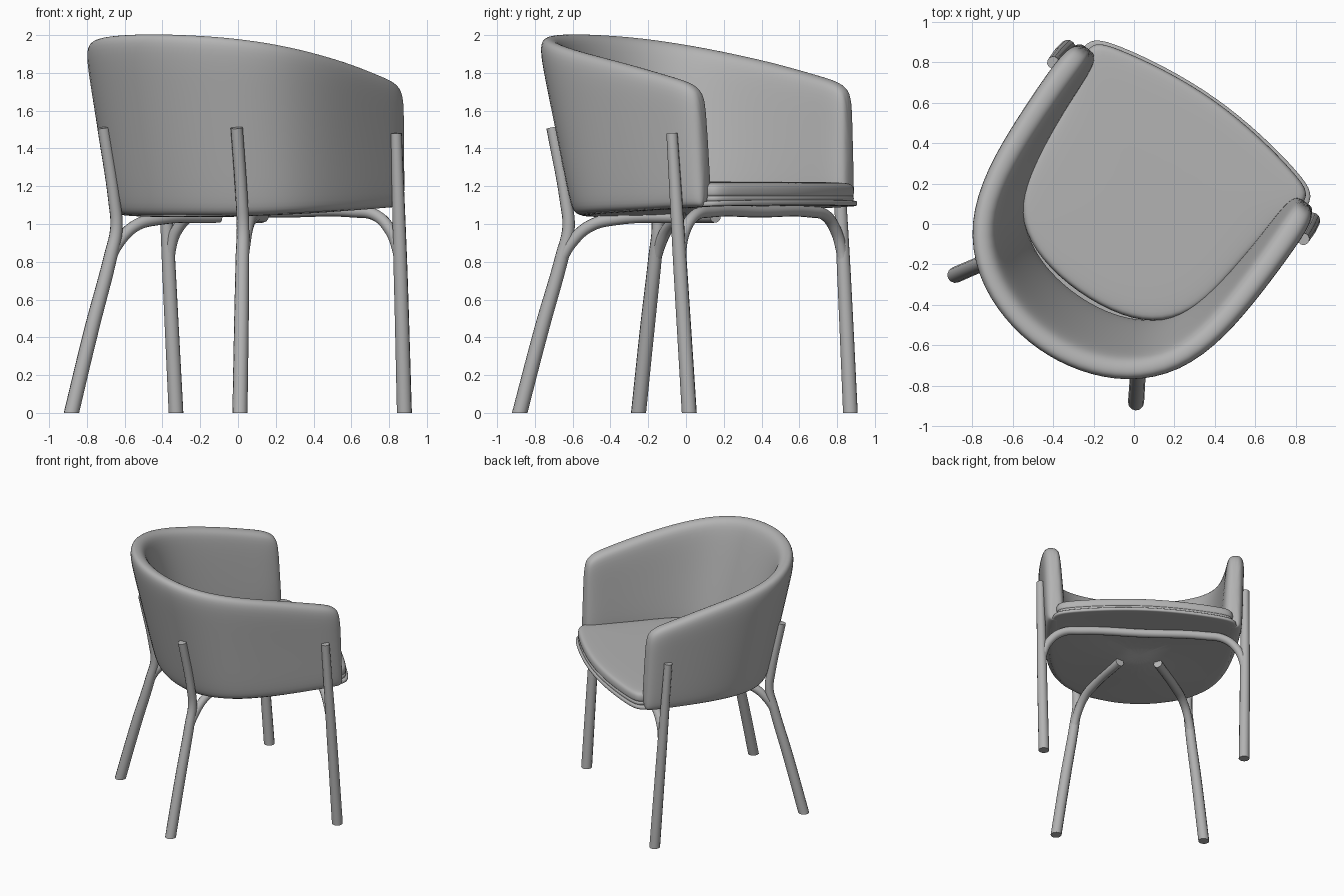
import bpy, bmesh, math
from mathutils import Vector, Matrix

if "Cube" in bpy.data.objects:
    bpy.data.objects.remove(bpy.data.objects["Cube"])

# chair is modelled facing +y, then turned to its final heading
TURN = Matrix.Translation((-0.0245, 0.0173, 0)) @ Matrix.Rotation(math.radians(-35.2), 4, 'Z')
GREY = bpy.data.materials.new("mid_grey")
GREY.diffuse_color = (.45, .45, .45, 1)
GREY.use_nodes = True
GREY.node_tree.nodes["Principled BSDF"].inputs["Base Color"].default_value = GREY.diffuse_color


def add_object(name, bm, subdiv=0, angle=180):
    bmesh.ops.recalc_face_normals(bm, faces=bm.faces[:])
    me = bpy.data.meshes.new(name)
    bm.to_mesh(me)
    bm.free()
    me.materials.append(GREY)
    ob = bpy.data.objects.new(name, me)
    bpy.context.collection.objects.link(ob)
    ob.matrix_world = TURN
    if subdiv:
        m = ob.modifiers.new("smooth", 'SUBSURF')
        m.levels = m.render_levels = subdiv
    bpy.ops.object.select_all(action='DESELECT')
    ob.select_set(True)
    bpy.context.view_layer.objects.active = ob
    if angle < 180:
        bpy.ops.object.shade_smooth_by_angle(angle=math.radians(angle))
    else:
        bpy.ops.object.shade_smooth()
    return ob


def skin(bm, loops):
    """Bridge equal closed loops of points and cap both ends."""
    rings = [[bm.verts.new(p) for p in loop] for loop in loops]
    n = len(rings[0])
    for a, b in zip(rings, rings[1:]):
        for i in range(n):
            bm.faces.new((a[i], a[(i + 1) % n], b[(i + 1) % n], b[i]))
    bm.faces.new(rings[0])
    bm.faces.new(rings[-1])


def mirrored(half, flipped=(0,)):
    """Append the half list mirrored in x; its last entry lies on the axis."""
    return list(half) + [tuple(-c if i in flipped else c for i, c in enumerate(p))
                         for p in reversed(half[:-1])]


# wraparound back: (base x, base y, top x, top y, top z, bottom z, height factor, squeeze)
half = [
    (.730, .585, .740, .560, 1.74, 1.09, .87, .45),
    (.732, .560, .746, .530, 1.75, 1.09, .96, .85),
    (.728, .480, .752, .450, 1.76, 1.085, 1, 1),
    (.722, .340, .755, .320, 1.79, 1.08, 1, 1),
    (.708, .130, .752, .090, 1.845, 1.07, 1, 1),
    (.665, -.13, .735, -.20, 1.90, 1.06, 1, 1),
    (.575, -.34, .655, -.48, 1.95, 1.05, 1, 1),
    (.395, -.49, .465, -.68, 1.985, 1.04, 1, 1),
    (.200, -.56, .230, -.78, 2.0, 1.04, 1, 1),
    (0, -.58, 0, -.81, 2.005, 1.04, 1, 1)]
stations = mirrored(half, (0, 2))
section = [(.06, 0), (.012, .012), (0, .08), (0, .35), (0, .7), (.0, .92), (.025, .995),
           (.07, 1.005), (.115, .985), (.135, .91), (.145, .6), (.155, .25), (.15, .0)]
loops = []
for i, s in enumerate(stations):
    a = stations[max(i - 1, 0)]
    b = stations[min(i + 1, len(stations) - 1)]
    if i <= 1 or i >= len(stations) - 2:
        nrm = Vector((-1 if i <= 1 else 1, 0, 0))
    else:
        t = Vector((b[0] + b[2] - a[0] - a[2], b[1] + b[3] - a[1] - a[3], 0)).normalized()
        nrm = Vector((t.y, -t.x, 0))
    if nrm.dot(Vector((s[0], s[1] - .3, 0))) > 0:
        nrm = -nrm
    loop = []
    for off, h in section:
        h2 = h * s[6]
        off = .07 + (off - .07) * s[7]
        p = Vector((s[0] + (s[2] - s[0]) * h2, s[1] + (s[3] - s[1]) * h2,
                    s[5] + (s[4] - s[5]) * h2))
        loop.append(p + nrm * off)
    loops.append(loop)
bm = bmesh.new()
skin(bm, loops)
add_object("wraparound_back", bm, 2)


# seat base and cushion: stacked scaled outlines
def slab(name, outline, rings, tilt):
    bm = bmesh.new()
    skin(bm, [[(x * s, .12 + (y - .12) * s, z + tilt * y) for x, y in outline]
              for s, z in rings])
    return add_object(name, bm, 2)


def closed(half):
    return mirrored(half)[:-1]


base = [(0, .748), (.3, .725), (.56, .675), (.665, .635), (.69, .56), (.685, .2), (.63, -.13),
        (.535, -.32), (.36, -.46), (.18, -.53), (0, -.55)]
cushion = [(0, .735), (.3, .71), (.55, .66), (.65, .625), (.66, .54), (.60, .40), (.57, .1),
           (.54, -.15), (.43, -.32), (.25, -.41), (0, -.44)]
slab("seat_base", closed(base),
     [(.1, 1.062), (.6, 1.062), (.98, 1.062), (1, 1.066), (1, 1.09), (.98, 1.095),
      (.6, 1.095), (.1, 1.095)], .048)
slab("seat_cushion", closed(cushion),
     [(.1, 1.11), (.6, 1.11), (.985, 1.11), (1, 1.125), (1, 1.142), (.99, 1.147), (.99, 1.150),
      (1, 1.155), (1, 1.19), (.985, 1.21), (.94, 1.221), (.6, 1.224), (.1, 1.224)], 0)


# tubes for the frame: points are (x, y, z, radius)
def tube(name, points, cut_floor=False):
    cu = bpy.data.curves.new(name, 'CURVE')
    cu.dimensions = '3D'
    cu.bevel_depth = 1
    cu.bevel_resolution = 4
    cu.resolution_u = 8
    cu.use_fill_caps = True
    sp = cu.splines.new('BEZIER')
    sp.bezier_points.add(len(points) - 1)
    for bp, p in zip(sp.bezier_points, points):
        bp.co = p[:3]
        bp.radius = p[3]
        bp.handle_left_type = bp.handle_right_type = 'AUTO'
    helper = bpy.data.objects.new(name + "_path", cu)
    bpy.context.collection.objects.link(helper)
    bpy.context.view_layer.update()
    me = bpy.data.meshes.new_from_object(helper.evaluated_get(
        bpy.context.evaluated_depsgraph_get()))
    bm = bmesh.new()
    bm.from_mesh(me)
    bpy.data.objects.remove(helper)
    bpy.data.meshes.remove(me)
    bmesh.ops.remove_doubles(bm, verts=bm.verts[:], dist=1e-4)
    if cut_floor:
        bmesh.ops.bisect_plane(bm, geom=bm.verts[:] + bm.edges[:] + bm.faces[:],
                               plane_co=(0, 0, 0), plane_no=(0, 0, 1), clear_inner=True)
        bmesh.ops.holes_fill(bm, edges=[e for e in bm.edges if e.is_boundary])
    return add_object(name, bm, 0, 40)


for side, sx in (("left", -1), ("right", 1)):
    def flip(pts):
        return [(sx * x, y, z, r) for x, y, z, r in pts]
    # front legs run straight up the outside of the arms
    tube("front_leg_" + side, flip([(.739, .526, -.06, .040), (.750, .473, .74, .037),
                                    (.757, .422, 1.48, .030)]), True)
    # back legs bend outward along the back
    tube("back_leg_" + side, flip([(.554, -.727, -.06, .040), (.484, -.613, .45, .039),
                                   (.427, -.522, .83, .036), (.410, -.493, .98, .033),
                                   (.413, -.508, 1.12, .032), (.432, -.582, 1.51, .032)]), True)
    # back braces curve under the seat
    tube("back_brace_" + side, flip([(.436, -.535, .79, .030), (.410, -.475, .90, .031),
                                     (.365, -.385, .99, .032), (.30, -.26, 1.027, .033),
                                     (.14, .07, 1.04, .033)]))

# front arch joins the two front legs beneath the seat
arch = [(.748, .475, .76, .028), (.735, .465, .87, .030), (.69, .46, .97, .031),
        (.60, .46, 1.045, .031), (.46, .46, 1.065, .031), (0, .46, 1.065, .031)]
tube("front_arch", mirrored(arch))
